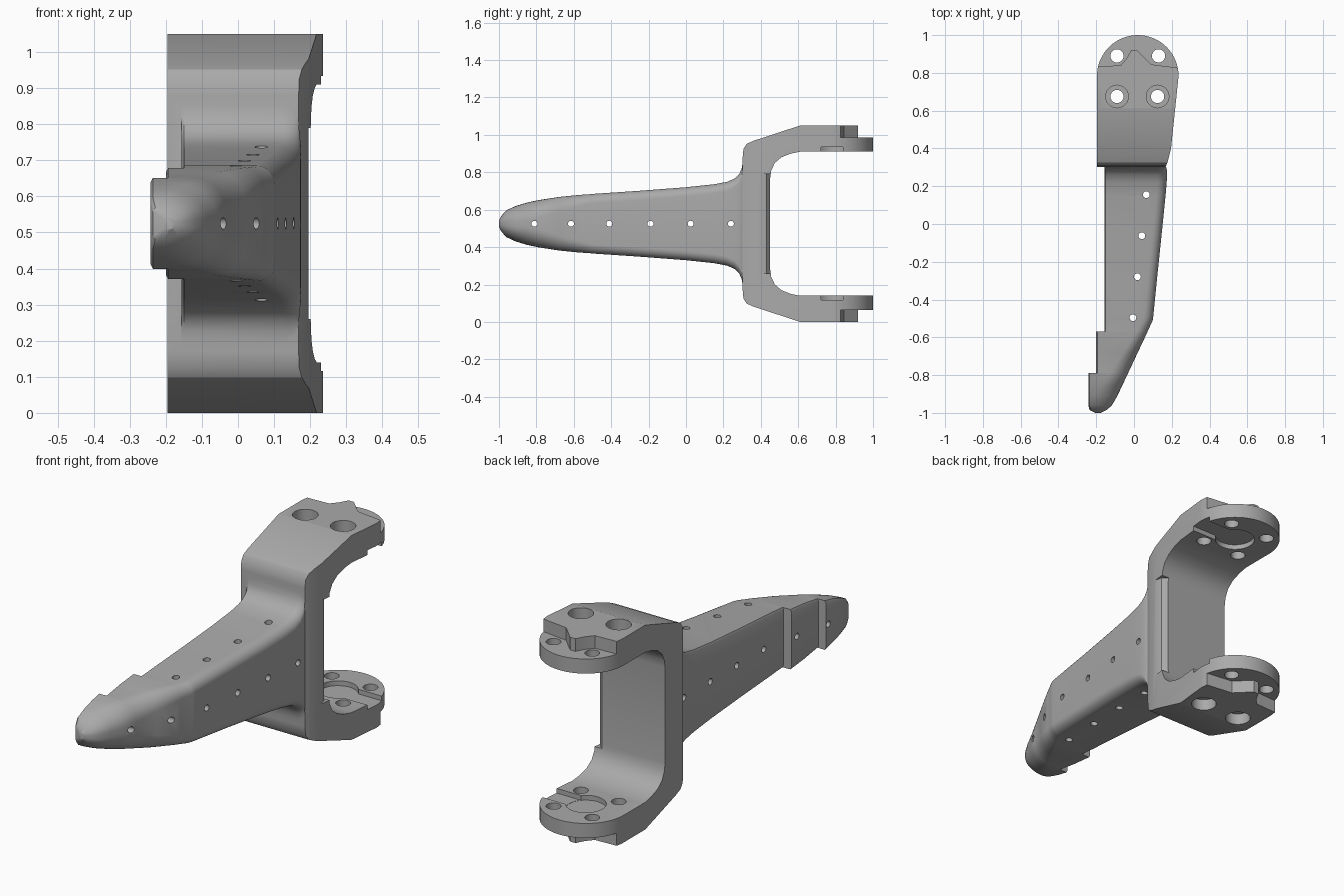
import bpy, bmesh, math
from mathutils import Vector

if "Cube" in bpy.data.objects:
    bpy.data.objects.remove(bpy.data.objects["Cube"], do_unlink=True)

MID = 0.525  # mirror height
grey = bpy.data.materials.new("plain grey")
grey.use_nodes = True
grey.diffuse_color = (0.4, 0.4, 0.4, 1)
grey.node_tree.nodes["Principled BSDF"].inputs["Base Color"].default_value = (0.4, 0.4, 0.4, 1)


def loft(name, rings):
    """Skin a list of equal rings into a closed solid."""
    bm = bmesh.new()
    loops = [[bm.verts.new(p) for p in ring] for ring in rings]
    n = len(loops[0])
    for a, b in zip(loops, loops[1:]):
        for i in range(n):
            j = (i + 1) % n
            bm.faces.new((a[i], a[j], b[j], b[i]))
    bm.faces.new(loops[0])
    bm.faces.new(loops[-1])
    bmesh.ops.recalc_face_normals(bm, faces=bm.faces)
    mesh = bpy.data.meshes.new(name)
    bm.to_mesh(mesh)
    bm.free()
    mesh.materials.append(grey)
    ob = bpy.data.objects.new(name, mesh)
    bpy.context.collection.objects.link(ob)
    return ob


def prism_z(name, outline, z0, z1):
    return loft(name, [[(x, y, z) for x, y in outline] for z in (z0, z1)])


def prism_x(name, outline, x0, x1):
    return loft(name, [[(x, y, z) for y, z in outline] for x in (x0, x1)])


def circle(cx, cy, r, n=24):
    return [(cx + r * math.cos(2 * math.pi * i / n), cy + r * math.sin(2 * math.pi * i / n))
            for i in range(n)]


def combine(ob, other, operation):
    """Apply a boolean and discard the helper."""
    mod = ob.modifiers.new("join", "BOOLEAN")
    mod.operation = operation
    mod.solver = "EXACT"
    mod.object = other
    bpy.context.view_layer.objects.active = ob
    bpy.ops.object.modifier_apply(modifier=mod.name)
    bpy.data.objects.remove(other, do_unlink=True)


def cut_both(ob, outline, z0, z1):
    """Cut a prism and its mirror image in the lower plate."""
    combine(ob, prism_z("cutter", outline, z0, z1), "DIFFERENCE")
    combine(ob, prism_z("cutter", outline, 2 * MID - z1, 2 * MID - z0), "DIFFERENCE")


# Bracket: C-shaped side profile trimmed by the plan outline
outer = [(1.1, 1.05), (0.61, 1.05), (0.36, 0.968), (0.325, 0.952), (0.307, 0.925), (0.303, 0.88)]
inner = [(0.45, 0.77), (0.456, 0.81), (0.475, 0.85), (0.51, 0.88), (0.56, 0.9), (0.61, 0.91), (1.1, 0.91)]


def flip(points):
    return [(y, 2 * MID - z) for y, z in reversed(points)]


bracket = prism_x("bracket", outer + flip(outer) + flip(inner) + inner, -0.4, 0.4)
plan = [(0.02 + 0.216 * math.cos(math.pi * i / 32), 0.784 + 0.216 * math.sin(math.pi * i / 32))
        for i in range(33)]
plan += [(-0.196, 0.2), (0.13, 0.2), (0.168, 0.303), (0.178, 0.328), (0.196, 0.40)]
combine(bracket, prism_z("plan", plan, -0.2, 1.2), "INTERSECT")

# Softened back edge of the upright
combine(bracket, prism_z("cutter", [(0.25, 0.395), (0.195, 0.395), (0.187, 0.43), (0.16, 0.452),
                                    (0.16, 0.47), (0.25, 0.47)], 0.26, 0.79), "DIFFERENCE")

# Leg: rounded sections along y; columns are y, half height, left x, right x
sections = [
    (-1.0, 0.018, -0.205, -0.175), (-0.985, 0.045, -0.235, -0.145),
    (-0.96, 0.072, -0.242, -0.117), (-0.91, 0.095, -0.242, -0.088),
    (-0.85, 0.113, -0.242, -0.06), (-0.79, 0.126, -0.242, -0.031),
    (-0.789, 0.126, -0.2, -0.031), (-0.68, 0.143, -0.2, 0.02),
    (-0.57, 0.154, -0.2, 0.072), (-0.569, 0.154, -0.156, 0.072),
    (-0.51, 0.158, -0.156, 0.099), (-0.49, 0.16, -0.156, 0.102),
    (-0.25, 0.176, -0.156, 0.126), (0.0, 0.195, -0.156, 0.152),
    (0.15, 0.211, -0.156, 0.167), (0.22, 0.224, -0.156, 0.173),
    (0.26, 0.242, -0.156, 0.175), (0.285, 0.267, -0.156, 0.174),
    (0.298, 0.297, -0.156, 0.171), (0.305, 0.34, -0.156, 0.166),
    (0.36, 0.34, -0.156, 0.166),
]


def section(y, h, x0, x1):
    tip = max(0.0, (-0.5 - y) / 0.5)
    rx = min(0.05 + 0.08 * tip, 0.8 * (x1 - x0))
    rz = min(0.05 + 0.08 * tip, 0.85 * h)
    s = min(0.012, 0.3 * h)
    ring = []
    for i in range(9):
        a = math.pi / 2 * i / 8
        ring.append((x1 - rx + rx * math.sin(a), y, MID + h - rz + rz * math.cos(a)))
    ring += [(x, y, 2 * MID - z) for x, _, z in reversed(ring)]
    ring += [(x0 + s * 0.5, y, MID - h), (x0, y, MID - h + s),
             (x0, y, MID + h - s), (x0 + s * 0.5, y, MID + h)]
    return ring


leg = loft("leg", [section(*row) for row in sections])
combine(bracket, leg, "UNION")

# Thinner rear half of each round plate, with scallops around the holes
cut_both(bracket, [(-0.4, 0.83), (-0.165, 0.835), (-0.07, 0.84), (-0.04, 0.875), (-0.015, 0.92),
                   (0.015, 0.92), (0.055, 0.88), (0.09, 0.845), (0.4, 0.805), (0.4, 1.2), (-0.4, 1.2)],
         0.985, 1.2)

# Mounting holes, with wide screw seats on the front pair
for x, y in [(-0.09, 0.675), (0.125, 0.675), (-0.09, 0.89), (0.13, 0.89)]:
    combine(bracket, prism_z("cutter", circle(x, y, 0.035), -0.2, 1.2), "DIFFERENCE")
    if y < 0.8:
        cut_both(bracket, circle(x, y, 0.06), 0.992, 1.2)

# Shallow hub seat and side channel inside each plate
cut_both(bracket, circle(0.02, 0.784, 0.095, 32), 0.8, 0.935)
cut_both(bracket, [(0.02, 0.722), (0.4, 0.722), (0.4, 0.84), (0.02, 0.84)], 0.8, 0.934)

# Small holes through the leg, sideways and vertical
for y in (-0.81, -0.615, -0.41, -0.19, 0.025, 0.24):
    combine(bracket, prism_x("cutter", circle(y, MID, 0.016, 16), -0.4, 0.4), "DIFFERENCE")
for i in range(4):
    combine(bracket, prism_z("cutter", circle(0.065 - 0.0235 * i, 0.155 - 0.217 * i, 0.018, 16),
                             0.15, 0.9), "DIFFERENCE")

# Smooth curved faces, keeping creases sharp
bracket.name = "bracket_and_leg"
bpy.ops.object.select_all(action="DESELECT")
bracket.select_set(True)
bpy.context.view_layer.objects.active = bracket
bpy.ops.object.shade_smooth_by_angle(angle=math.radians(30))
